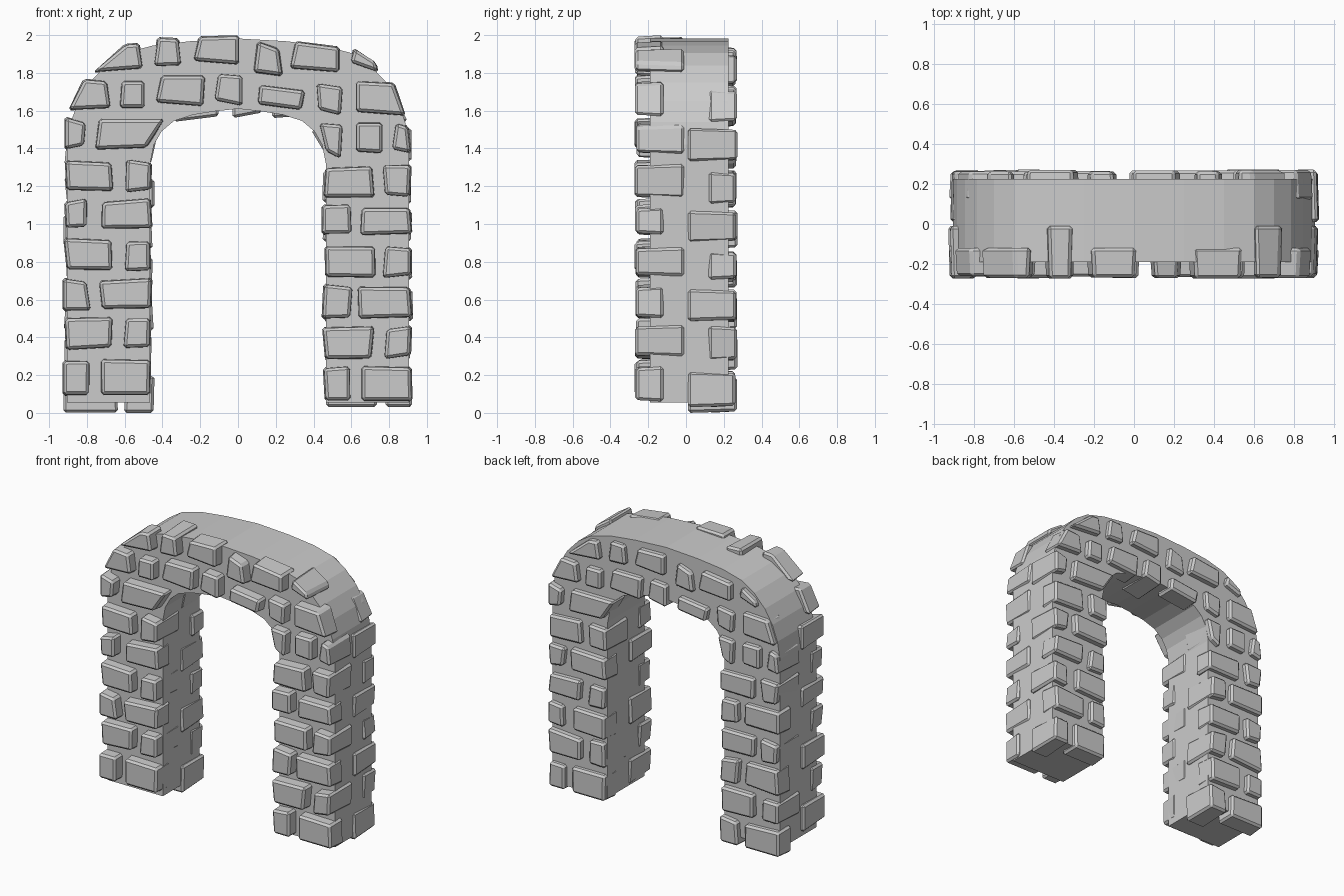
import bpy, bmesh, random
from mathutils import Vector

if "Cube" in bpy.data.objects:
    bpy.data.objects.remove(bpy.data.objects["Cube"])
random.seed(4)
FRONT, SHORT, LONG = -0.268, -0.12, -0.01


def finish(name, bm):
    bmesh.ops.recalc_face_normals(bm, faces=bm.faces[:])
    me = bpy.data.meshes.new(name)
    bm.to_mesh(me)
    bm.free()
    ob = bpy.data.objects.new(name, me)
    bpy.context.collection.objects.link(ob)


def stone(name, quad, depth, side):
    """Bevelled block from an x/z outline; the back is the front turned half round and lowered."""
    cx = sum(p[0] for p in quad) / 4
    cz = sum(p[1] for p in quad) / 4
    bm = bmesh.new()
    rings = []
    for y, inset in ((depth, 0.0), (FRONT + random.uniform(-.005, .008), 0.008)):
        rings.append([bm.verts.new((x + (inset if x < cx else -inset), y,
                                    z + (inset if z < cz else -inset))) for x, z in quad])
    a, b = rings
    bm.faces.new(a)
    bm.faces.new(b)
    for i in range(4):
        j = (i + 1) % 4
        bm.faces.new((a[i], a[j], b[j], b[i]))
    bmesh.ops.recalc_face_normals(bm, faces=bm.faces[:])
    bmesh.ops.bevel(bm, geom=bm.edges[:], offset=0.014, segments=1, affect='EDGES', profile=0.5)
    if side == "back":
        for v in bm.verts:
            v.co = Vector((-v.co.x, -v.co.y, v.co.z - 0.06))
    finish(side + "_" + name, bm)


def box_quad(x0, x1, z0, z1, j=0.012, flat=False):
    r = lambda: random.uniform(-j, j)
    rb = (lambda: 0) if flat else r
    pts = [(x0 + r(), z0 + rb()), (x1 + r(), z0 + rb()), (x1 + r(), z1 + r()), (x0 + r(), z1 + r())]
    return [(max(-.93, min(.925, x)), z) for x, z in pts]


# Core arch: half outline mirrored, extruded through the thickness
outer = [(.905, .055), (.905, 1.42), (.885, 1.54), (.845, 1.65), (.785, 1.75), (.7, 1.84),
         (.6, 1.905), (.45, 1.945), (.25, 1.968)]
inner = [(.465, .055), (.465, 1.32), (.445, 1.42), (.405, 1.49), (.34, 1.545), (.24, 1.578), (.12, 1.597)]
o = outer + [(0, 1.982)] + [(-x, z) for x, z in reversed(outer)]
n = inner + [(0, 1.61)] + [(-x, z) for x, z in reversed(inner)]
bm = bmesh.new()
face = bm.faces.new([bm.verts.new((x, -.19, z)) for x, z in o + n[::-1]])
ext = bmesh.ops.extrude_face_region(bm, geom=[face])
bmesh.ops.translate(bm, vec=(0, .415, 0), verts=[g for g in ext["geom"] if isinstance(g, bmesh.types.BMVert)])
bmesh.ops.triangulate(bm, faces=[f for f in bm.faces if len(f.verts) > 4])
finish("arch_core", bm)

# Arch stones: four x,z corners and how far the block reaches back
crown = [
    (-.77, 1.80, -.50, 1.82, -.52, 1.96, -.60, 1.955, SHORT),
    (-.45, 1.83, -.295, 1.835, -.31, 1.985, -.43, 1.99, LONG),
    (-.24, 1.86, .01, 1.84, .01, 2.0, -.21, 1.995, SHORT),
    (.08, 1.80, .24, 1.78, .22, 1.93, .10, 1.97, -.17),
    (.27, 1.82, .54, 1.80, .54, 1.94, .30, 1.97, SHORT),
    (.59, 1.85, .745, 1.80, .735, 1.85, .61, 1.935, LONG)]
ring = [
    (-.90, 1.60, -.67, 1.61, -.69, 1.76, -.82, 1.77, SHORT),
    (-.63, 1.61, -.49, 1.61, -.49, 1.76, -.62, 1.76, SHORT),
    (-.44, 1.64, -.18, 1.62, -.17, 1.79, -.41, 1.79, SHORT),
    (-.13, 1.65, .03, 1.62, .03, 1.79, -.11, 1.80, LONG),
    (.10, 1.63, .34, 1.60, .36, 1.71, .11, 1.74, SHORT),
    (.42, 1.60, .55, 1.57, .56, 1.73, .41, 1.75, LONG),
    (.62, 1.59, .89, 1.57, .83, 1.75, .62, 1.76, SHORT)]
springer = [
    (-.92, 1.39, -.81, 1.41, -.80, 1.54, -.92, 1.57, LONG),
    (-.76, 1.39, -.48, 1.40, -.385, 1.56, -.74, 1.56, SHORT),
    (.46, 1.38, .55, 1.34, .56, 1.53, .425, 1.54, LONG),
    (.62, 1.38, .77, 1.37, .77, 1.54, .62, 1.54, SHORT),
    (.81, 1.39, .92, 1.37, .905, 1.52, .83, 1.54, LONG)]

left_rows = [(.09, .28), (.34, .51), (.54, .71), (.755, .92), (.97, 1.13), (1.17, 1.34)]
right_rows = [(.06, .25), (.29, .46), (.505, .68), (.715, .88), (.935, 1.10), (1.14, 1.31)]

for side in ("front", "back"):
    for group, stones in (("crown_stone", crown), ("ring_stone", ring), ("springer_stone", springer)):
        for s in stones:
            stone(group, [(s[i], s[i + 1]) for i in (0, 2, 4, 6)], s[8], side)
    # Leg stones: courses alternate wide and narrow; narrow ones run deeper
    for i in range(6):
        flat = i == 0
        wide, narrow = ((-.735, -.455), (-.925, -.785)) if i % 2 == 0 else ((-.92, -.655), (-.605, -.455))
        stone("left_leg_stone", box_quad(*wide, *left_rows[i], flat=flat), SHORT, side)
        stone("left_leg_stone", box_quad(*narrow, *left_rows[i], flat=flat), LONG, side)
        wide, narrow = ((.64, .92), (.45, .60)) if i % 2 == 0 else ((.45, .72), (.77, .912))
        stone("right_leg_stone", box_quad(*wide, *right_rows[i], flat=flat), SHORT, side)
        stone("right_leg_stone", box_quad(*narrow, *right_rows[i], flat=flat), LONG, side)
